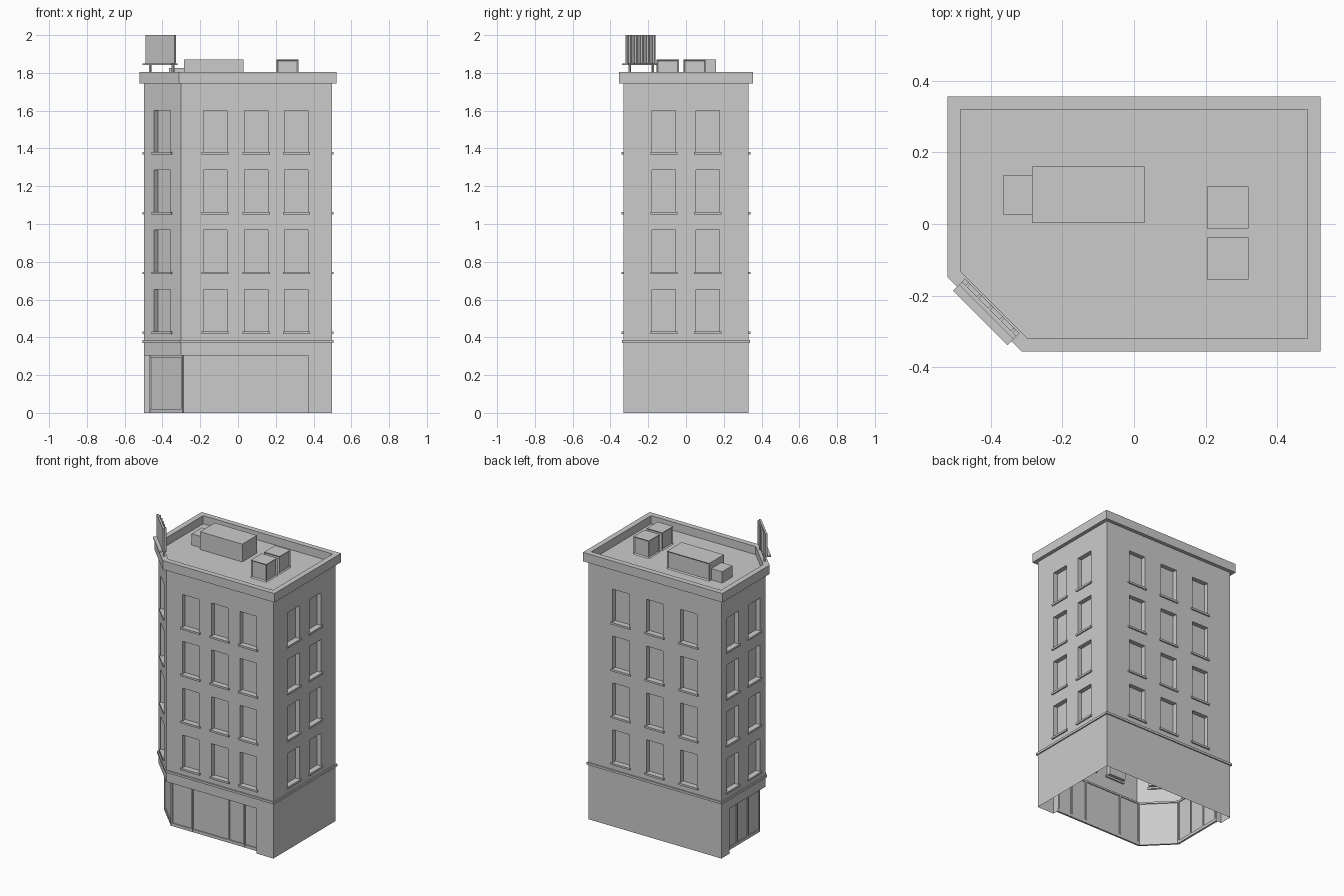
import bpy, bmesh, math
from mathutils import Vector, Matrix

if "Cube" in bpy.data.objects:
    bpy.data.objects.remove(bpy.data.objects["Cube"])

HX, HY, CUT = 0.497, 0.332, 0.194      # body half sizes and corner cut
SHOP_TOP, WALL_TOP = 0.305, 1.745
REC = 0.036                            # shopfront recess


def outline(d=0.0):
    """Counter-clockwise plan with the front left corner cut, offset by d."""
    x, y, c = HX + d, HY + d, CUT + d * (2 - math.sqrt(2))
    return [Vector(p) for p in ((-x + c, -y), (x, -y), (x, y), (-x, y), (-x, -y + c))]


def finish(name, bm):
    bmesh.ops.remove_doubles(bm, verts=bm.verts, dist=1e-5)
    me = bpy.data.meshes.new(name)
    bm.to_mesh(me)
    bm.free()
    ob = bpy.data.objects.new(name, me)
    bpy.context.collection.objects.link(ob)
    return ob


def quad(bm, *pts):
    return bm.faces.new([bm.verts.new(p) for p in pts])


def box(bm, centre, size, angle=0.0):
    m = Matrix.Translation(centre) @ Matrix.Rotation(angle, 4, 'Z') @ Matrix.Diagonal((*size, 1))
    return bmesh.ops.create_cube(bm, size=1, matrix=m)['verts']


def skin(name, rings, cap=False):
    """Join offset copies of the plan, given as (offset, z)."""
    bm = bmesh.new()
    loops = [[bm.verts.new((p.x, p.y, z)) for p in outline(d)] for d, z in rings]
    for a, b in zip(loops, loops[1:]):
        for i in range(5):
            j = (i + 1) % 5
            bm.faces.new((a[i], a[j], b[j], b[i]))
    if cap:
        bm.faces.new(loops[-1])
    return finish(name, bm)


# Upper walls: grids with window cells pushed in, plus sills
W, DEPTH = 0.124, 0.03
rows = [(0.43 + 0.3165 * i, 0.652 + 0.3165 * i) for i in range(4)]
P = outline()
MID = CUT * math.sqrt(2) / 2
walls = [  # name, start, end, window centres measured from the start
    ("front", P[0], P[1], [0.182, 0.400, 0.612]),
    ("right", P[1], P[2], [0.215, 0.447]),
    ("back", P[2], P[3], [HX - 0.253, HX, HX + 0.253]),
    ("left", P[3], P[4], [0.12, 0.35]),
    ("corner", P[4], P[0], [MID]),
]
zs = [SHOP_TOP] + [z for r in rows for z in r] + [WALL_TOP]
for name, a, b, cols in walls:
    t = (b - a).normalized()
    n = Vector((t.y, -t.x))
    ang = math.atan2(t.y, t.x)

    def at(u, z, d=0.0):
        p = a + t * u - n * d
        return (p.x, p.y, z)

    us = [0] + [c + s * W / 2 for c in cols for s in (-1, 1)] + [(b - a).length]
    bm, sills = bmesh.new(), bmesh.new()
    for i, (u0, u1) in enumerate(zip(us, us[1:])):
        for j, (z0, z1) in enumerate(zip(zs, zs[1:])):
            ring = [(u0, z0), (u1, z0), (u1, z1), (u0, z1)]
            if i % 2 and j % 2:
                quad(bm, *[at(u, z, DEPTH) for u, z in ring])
                for k in range(4):
                    q, r = ring[k], ring[(k + 1) % 4]
                    quad(bm, at(*q), at(*r), at(*r, DEPTH), at(*q, DEPTH))
                box(sills, at((u0 + u1) / 2, z0 - 0.006, 0.0), (W + 0.02, 0.018, 0.013), ang)
            else:
                quad(bm, *[at(u, z) for u, z in ring])
    finish(name + "_wall", bm)
    finish(name + "_window_sills", sills)

# Ground floor: solid walls and piers with the recessed shopfront
Q = outline(-REC)
shop_left, shop_right = 0.245, 0.37
glass = [Vector((-HX + REC, shop_left)), Q[4], Q[0], Vector((shop_right, -HY + REC))]
plan = [P[2], P[3], Vector((-HX, shop_left)), *glass, Vector((shop_right, -HY)), P[1]]
bm = bmesh.new()
for a, b in zip(plan, plan[1:] + plan[:1]):
    quad(bm, (*a, 0), (*b, 0), (*b, SHOP_TOP), (*a, SHOP_TOP))
edge = [Vector((-HX, shop_left)), P[4], P[0], Vector((shop_right, -HY))]
for i in range(3):  # soffit over the recess
    quad(bm, *[(*p, SHOP_TOP) for p in (edge[i], glass[i], glass[i + 1], edge[i + 1])])
finish("ground_floor", bm)

# Shopfront mullions and rails
bm = bmesh.new()
for (a, b), marks in zip(zip(glass, glass[1:]),
                         ([0.01, 0.125, 0.245, 0.99], [0.5], [0.005, 0.157, 0.43, 0.545, 0.65])):
    t = (b - a).normalized()
    ang, L = math.atan2(t.y, t.x), (b - a).length
    for u in marks:
        p = a + t * min(u, L - 0.005)
        box(bm, (*p, SHOP_TOP / 2), (0.01, 0.014, SHOP_TOP), ang)
    m = (a + b) / 2
    for z in (0.01, SHOP_TOP - 0.006):
        box(bm, (*m, z), (L, 0.012, 0.012 if z > 0.1 else 0.02), ang)
finish("shopfront_frames", bm)

# String course, and cornice with parapet and roof deck
skin("string_course", [(0, 0.37), (0.008, 0.37), (0.008, 0.385), (0, 0.385)])
skin("cornice_and_roof", [(0, WALL_TOP), (0.024, WALL_TOP), (0.024, 1.805),
                          (-0.013, 1.805), (-0.013, 1.75)], cap=True)


def roof_box(name, x0, x1, y0, y1, top, inset=None):
    bm = bmesh.new()
    base = 1.75
    box(bm, ((x0 + x1) / 2, (y0 + y1) / 2, (base + top) / 2), (x1 - x0, y1 - y0, top - base))
    if inset:
        bm.normal_update()
        bmesh.ops.inset_individual(bm, faces=[f for f in bm.faces if inset(f.normal)],
                                   thickness=0.01, depth=-0.007)
    finish(name, bm)


# Rooftop equipment
roof_box("roof_unit", -0.285, 0.03, 0.003, 0.16, 1.87, lambda n: n.y > 0.5)
roof_box("roof_duct", -0.365, -0.285, 0.026, 0.135, 1.826)
for i, y in enumerate((-0.155, -0.013)):
    roof_box(f"fan_unit_{i + 1}", 0.204, 0.32, y, y + 0.117, 1.87, lambda n: abs(n.z) < 0.5)

# Billboard on the cut corner: panel, rear ribs, walkway and posts
t, n = Vector((1, -1)).normalized(), Vector((-1, -1)).normalized()
C, ANG = Vector((-0.404, -0.237)), -math.pi / 4


def sign(bm, u, out, z0, z1, width, thick):
    box(bm, (*(C + t * u + n * out), (z0 + z1) / 2), (width, thick, z1 - z0), ANG)


bm = bmesh.new()
sign(bm, 0, 0.006, 1.85, 2.0, 0.215, 0.012)
finish("billboard_panel", bm)
bm = bmesh.new()
for i in range(5):
    sign(bm, -0.09 + 0.045 * i, -0.006, 1.85, 2.0, 0.008, 0.012)
finish("billboard_ribs", bm)
bm = bmesh.new()
sign(bm, 0, 0.012, 1.842, 1.85, 0.215, 0.048)
finish("billboard_walkway", bm)
bm = bmesh.new()
for s in (-1, 1):
    sign(bm, s * 0.085, 0, 1.8, 1.845, 0.01, 0.01)
finish("billboard_posts", bm)
